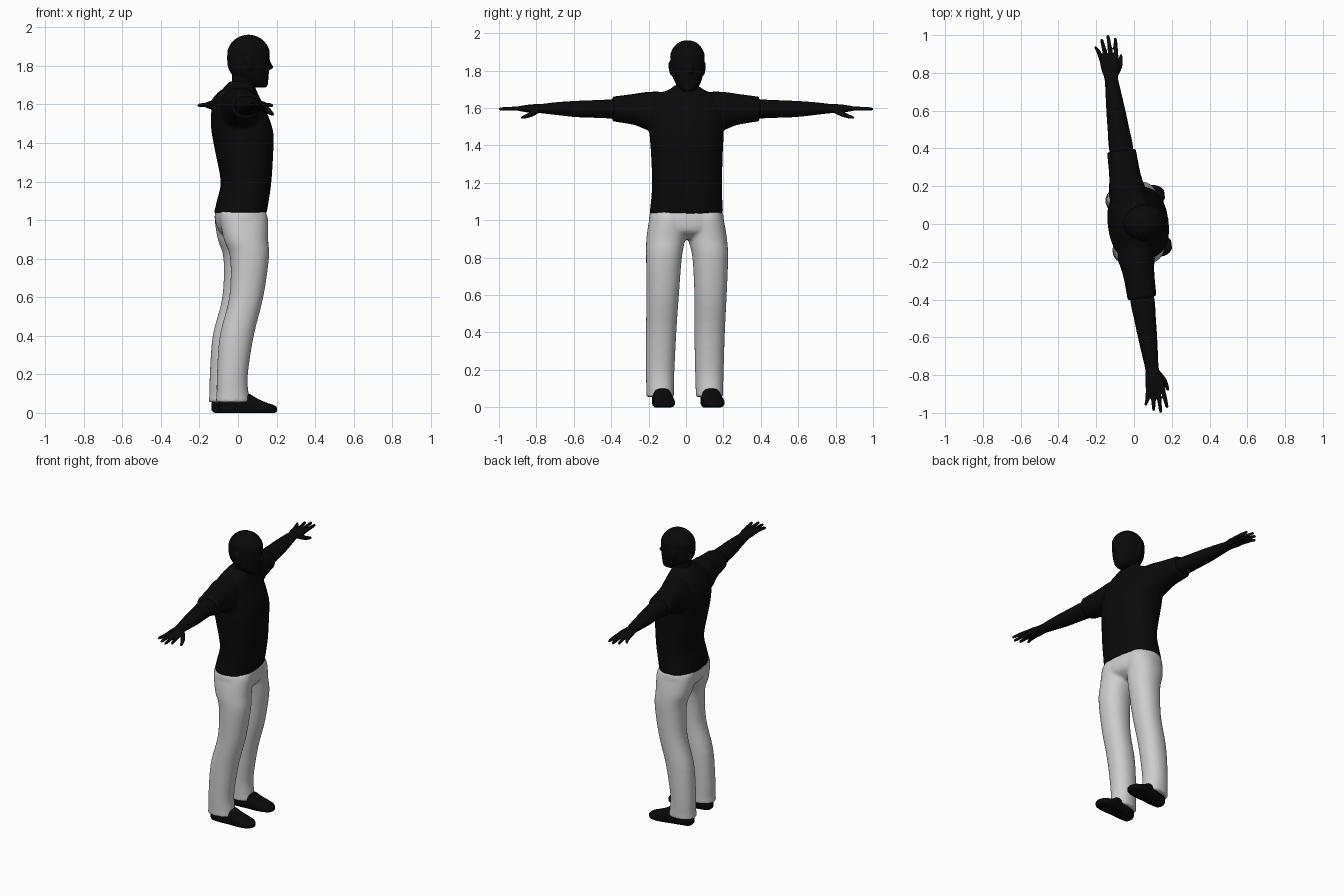
import bpy, bmesh, math
from mathutils import Matrix

TURN = Matrix.Rotation(math.radians(8), 4, 'Z')   # whole figure is turned slightly


def material(name, rgb):
    m = bpy.data.materials.new(name)
    m.diffuse_color = (*rgb, 1)
    return m


BLACK = material("black", (0.003, 0.003, 0.003))
GREY = material("light grey", (0.62, 0.62, 0.62))


def spline(rings, steps):
    """Smoothly interpolate the ring values."""
    out = []
    for i in range(len(rings) - 1):
        a, b, c, d = (rings[max(0, min(len(rings) - 1, i + k))] for k in (-1, 0, 1, 2))
        for s in range(steps):
            t = s / steps
            out.append([0.5 * (2 * q + (r - p) * t + (2 * p - 5 * q + 4 * r - u) * t * t
                               + (3 * q - p - 3 * r + u) * t ** 3)
                        for p, q, r, u in zip(a, b, c, d)])
    return out + [list(rings[-1])]


def loft(bm, axis, rings, side=1, power=2.0, n=32, steps=4):
    """Closed tube along an axis; ring = (position, centre 1, centre 2, radius 1, radius 2)."""
    loops = []
    for t, c1, c2, r1, r2 in spline(rings, steps):
        loop = []
        for k in range(n):
            a = 2 * math.pi * k / n
            u, v = math.cos(a), math.sin(a)
            u = math.copysign(abs(u) ** (2 / power), u) * max(r1, .002) + c1
            v = math.copysign(abs(v) ** (2 / power), v) * max(r2, .002) + c2
            x, y, z = {'X': (t, u, v), 'Y': (u, t, v), 'Z': (u, v, t)}[axis]
            loop.append(bm.verts.new((x, y * side, max(z, 0))))
        loops.append(loop)
    for a, b in zip(loops, loops[1:]):
        for k in range(n):
            j = (k + 1) % n
            bm.faces.new((a[k], a[j], b[j], b[k]))
    bm.faces.new(loops[0][::-1])
    bm.faces.new(loops[-1])


def finish(bm, name, mat, voxel=None, smooth=3):
    bmesh.ops.recalc_face_normals(bm, faces=bm.faces)
    bm.transform(TURN)
    me = bpy.data.meshes.new(name)
    bm.to_mesh(me)
    bm.free()
    me.materials.append(mat)
    me.shade_smooth()
    ob = bpy.data.objects.new(name, me)
    bpy.context.collection.objects.link(ob)
    if voxel:                                     # fuse the lofts into one skin
        r = ob.modifiers.new("fuse", 'REMESH')
        r.mode, r.voxel_size, r.use_smooth_shade = 'VOXEL', voxel, True
        s = ob.modifiers.new("soften", 'SMOOTH')
        s.factor, s.iterations = 0.5, smooth
    return ob


# Shirt: torso and two short sleeves
bm = bmesh.new()
loft(bm, 'Z', [(1.035, .012, 0, .133, .197), (1.1, .025, 0, .131, .191),
               (1.2, .042, 0, .128, .187), (1.35, .033, 0, .147, .191),
               (1.45, .024, 0, .157, .197), (1.53, .010, 0, .148, .2),
               (1.6, 0, 0, .126, .2), (1.66, .002, 0, .096, .165),
               (1.7, .012, 0, .072, .09), (1.72, .017, 0, .06, .064)], power=2.4, n=48)
for s in (1, -1):
    loft(bm, 'Y', [(.05, 0, 1.585, .08, .1), (.16, -.01, 1.58, .1, .108),
                   (.22, -.012, 1.586, .09, .099), (.28, -.012, 1.593, .082, .083),
                   (.395, -.012, 1.595, .077, .066)], s, 2.2)
finish(bm, "shirt", BLACK, .01)

# Trousers: hips and two legs
bm = bmesh.new()
loft(bm, 'Z', [(.9, .022, 0, .06, .06), (.94, .022, 0, .115, .165),
               (1.0, .015, 0, .13, .2), (1.05, .011, 0, .126, .19)], power=2.4, n=48)
for s in (1, -1):
    loft(bm, 'Z', [(.055, -.045, .133, .09, .073), (.1, -.047, .133, .083, .073),
                   (.2, -.048, .133, .08, .076), (.4, -.025, .131, .088, .081),
                   (.6, .025, .129, .088, .086), (.8, .043, .125, .1, .095),
                   (.9, .026, .113, .115, .103), (1.0, .018, .1, .125, .1),
                   (1.045, .012, .095, .118, .092)], s, 2.2)
finish(bm, "trousers", GREY, .01)

# Shoes
for s, label in ((1, "left"), (-1, "right")):
    bm = bmesh.new()
    loft(bm, 'X', [(-.118, .131, .034, .02, .022), (-.1, .131, .034, .038, .036),
                   (-.05, .131, .045, .046, .055), (.03, .132, .045, .05, .057),
                   (.08, .133, .033, .056, .042), (.13, .134, .024, .056, .029),
                   (.165, .134, .02, .042, .022), (.182, .134, .018, .02, .014)], s, 2.6)
    finish(bm, label + " shoe", BLACK)

# Head, neck, nose and ears
bm = bmesh.new()
loft(bm, 'Z', [(1.64, .005, 0, .06, .06), (1.7, .025, 0, .058, .057),
               (1.78, .035, 0, .065, .06)])
loft(bm, 'Z', [(1.688, .11, 0, .035, .025), (1.7, .1, 0, .055, .042),
               (1.725, .08, 0, .078, .062), (1.76, .063, 0, .098, .077),
               (1.8, .055, 0, .108, .086), (1.85, .055, 0, .111, .09),
               (1.89, .055, 0, .106, .09), (1.93, .055, 0, .08, .07),
               (1.953, .055, 0, .045, .042), (1.962, .055, 0, .012, .012)], power=2.15)
loft(bm, 'Z', [(1.782, .155, 0, .015, .012), (1.792, .16, 0, .026, .016),
               (1.815, .155, 0, .02, .01), (1.84, .15, 0, .014, .008)], n=16)
for s in (1, -1):
    loft(bm, 'Z', [(1.775, .05, .084, .01, .007), (1.8, .045, .09, .016, .008),
                   (1.835, .04, .092, .02, .009), (1.848, .04, .09, .012, .006)], s, n=16)
finish(bm, "head", BLACK, .007, 2)

# Arms with hands, fingers and thumb
for s, label in ((1, "left"), (-1, "right")):
    bm = bmesh.new()
    loft(bm, 'Y', [(.32, -.012, 1.595, .06, .05), (.42, -.012, 1.595, .064, .05),
                   (.5, -.012, 1.595, .058, .047), (.6, -.012, 1.595, .051, .043),
                   (.7, -.012, 1.597, .042, .034), (.78, -.012, 1.597, .036, .025),
                   (.83, -.01, 1.597, .047, .023), (.87, -.01, 1.597, .05, .018),
                   (.905, -.01, 1.597, .046, .012)], s)
    for base, tip, end in ((-.048, -.07, .962), (-.022, -.033, .995),
                           (.004, .002, 1.01), (.029, .038, .99)):
        loft(bm, 'Y', [(.87, base, 1.597, .012, .011), (.93, (base + tip) / 2, 1.597, .0115, .011),
                       (end - .01, tip, 1.595, .009, .009), (end, tip, 1.594, .004, .004)],
             s, n=12, steps=3)
    loft(bm, 'Y', [(.79, .01, 1.592, .018, .016), (.83, .036, 1.572, .017, .016),
                   (.87, .05, 1.556, .013, .012), (.9, .057, 1.548, .006, .006)], s, n=12)
    finish(bm, label + " arm", BLACK, .005, 2)
